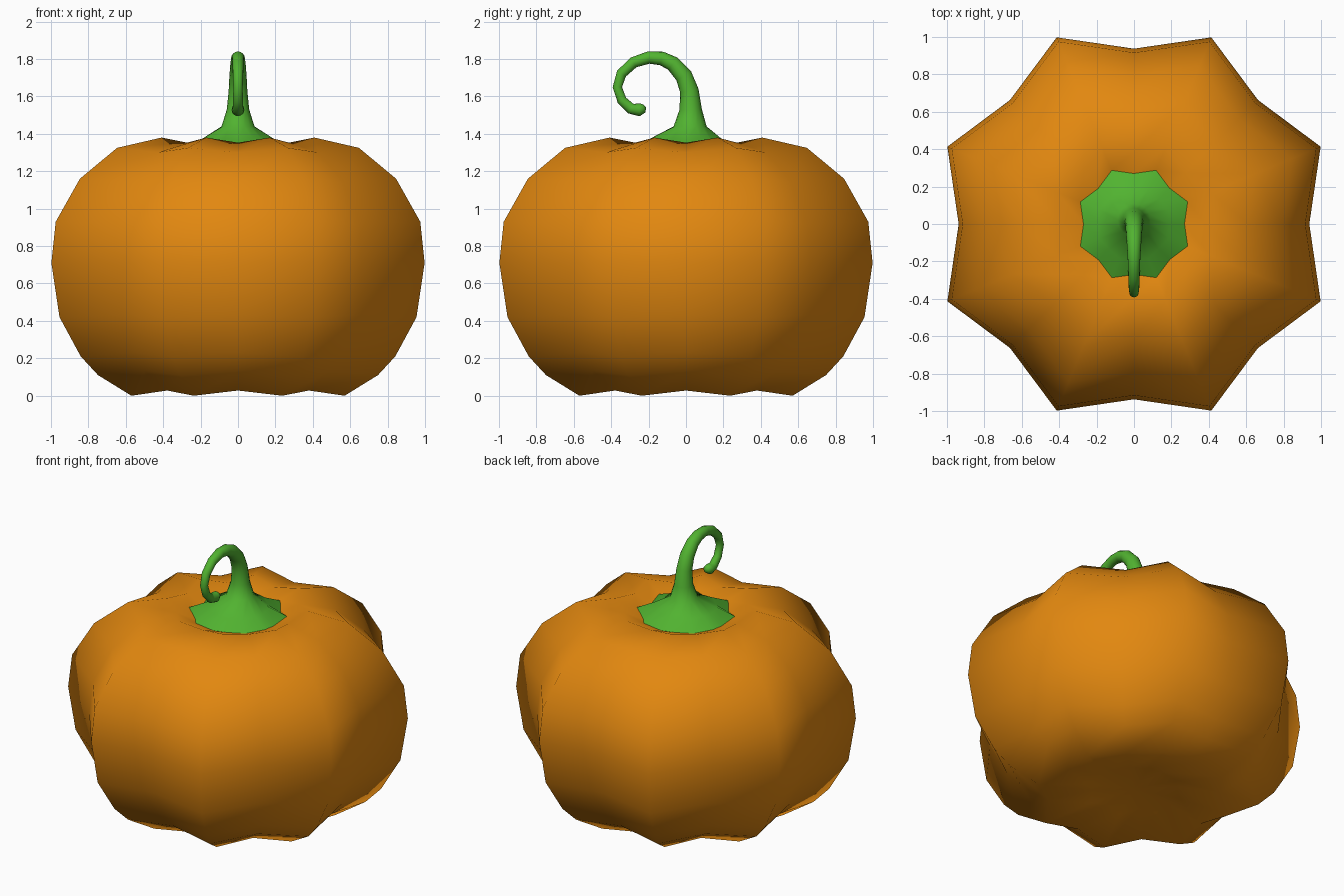
import bpy, bmesh, math
from mathutils import Vector

if "Cube" in bpy.data.objects:
    bpy.data.objects.remove(bpy.data.objects["Cube"])

SEGS = 16  # eight ribs: alternate ridge and valley


def material(name, rgb):
    m = bpy.data.materials.new(name)
    m.diffuse_color = (*rgb, 1)
    m.use_nodes = True
    m.node_tree.nodes["Principled BSDF"].inputs["Base Color"].default_value = m.diffuse_color
    return m


def star_ring(r, z, depth=0.132):
    """Ring with ridges at 22.5 + 45k degrees; valleys pulled to the centre."""
    pts = []
    for i in range(SEGS):
        a = i * math.tau / SEGS
        valley = i % 2 == 0
        k = 1 - depth if valley else 1
        zz = 0.7 + (z - 0.7) * (1 - depth * 0.3) if valley else z
        pts.append(Vector((r * k * math.cos(a), r * k * math.sin(a), zz)))
    return pts


def loft(name, rings, start, end, mat):
    """Skin rings together; close ends with fans (start may be None)."""
    bm = bmesh.new()
    vr = [[bm.verts.new(p) for p in ring] for ring in rings]
    for a, b in zip(vr, vr[1:]):
        for i in range(SEGS):
            j = (i + 1) % SEGS
            bm.faces.new((a[i], a[j], b[j], b[i]))
    for tip, ring in ((start, vr[0]), (end, vr[-1])):
        if tip is not None:
            c = bm.verts.new(tip)
            for i in range(SEGS):
                bm.faces.new((c, ring[i], ring[(i + 1) % SEGS]))
    bmesh.ops.recalc_face_normals(bm, faces=bm.faces[:])
    for f in bm.faces:
        f.smooth = True
    me = bpy.data.meshes.new(name)
    bm.to_mesh(me)
    bm.free()
    me.materials.append(mat)
    ob = bpy.data.objects.new(name, me)
    bpy.context.collection.objects.link(ob)
    return ob


orange = material("pumpkin orange", (0.76, 0.245, 0.005))
green = material("stem green", (0.083, 0.45, 0.03))

# Ribbed body: ridge profile (radius, height), dished at top and bottom
profile = [(0.3, 0.06), (0.617, 0.0), (0.81, 0.11), (0.91, 0.21), (1.033, 0.42),
           (1.08, 0.71), (1.055, 0.93), (0.915, 1.16), (0.70, 1.325),
           (0.443, 1.38), (0.31, 1.33)]
loft("pumpkin_body", [star_ring(r, z) for r, z in profile],
     (0, 0, 0.08), (0, 0, 1.27), orange)

# Curled stem: flared star base, then a tapering tube along (y, z, radius)
path = [(0.022, 1.44, 0.088), (0.025, 1.53, 0.06), (0.018, 1.63, 0.05),
        (-0.012, 1.71, 0.046), (-0.07, 1.775, 0.041), (-0.13, 1.803, 0.037),
        (-0.2, 1.808, 0.033), (-0.28, 1.782, 0.03), (-0.345, 1.722, 0.028),
        (-0.367, 1.65, 0.025), (-0.343, 1.58, 0.026), (-0.295, 1.535, 0.029),
        (-0.25, 1.528, 0.034), (-0.225, 1.538, 0.024)]
rings = [star_ring(0.315, 1.328), star_ring(0.2, 1.378, 0.06)]
for n, (y, z, r) in enumerate(path):
    p, q = path[max(n - 1, 0)], path[min(n + 1, len(path) - 1)]
    t = Vector((0, q[0] - p[0], q[1] - p[1])).normalized()
    if n == 0:
        t = Vector((0, 0, 1))
    side = Vector((0, t.z, -t.y))
    rings.append([Vector((0, y, z)) + r * (math.cos(a) * Vector((1, 0, 0)) + math.sin(a) * side)
                  for a in (i * math.tau / SEGS for i in range(SEGS))])
loft("curled_stem", rings, None, (0, -0.214, 1.543), green)
